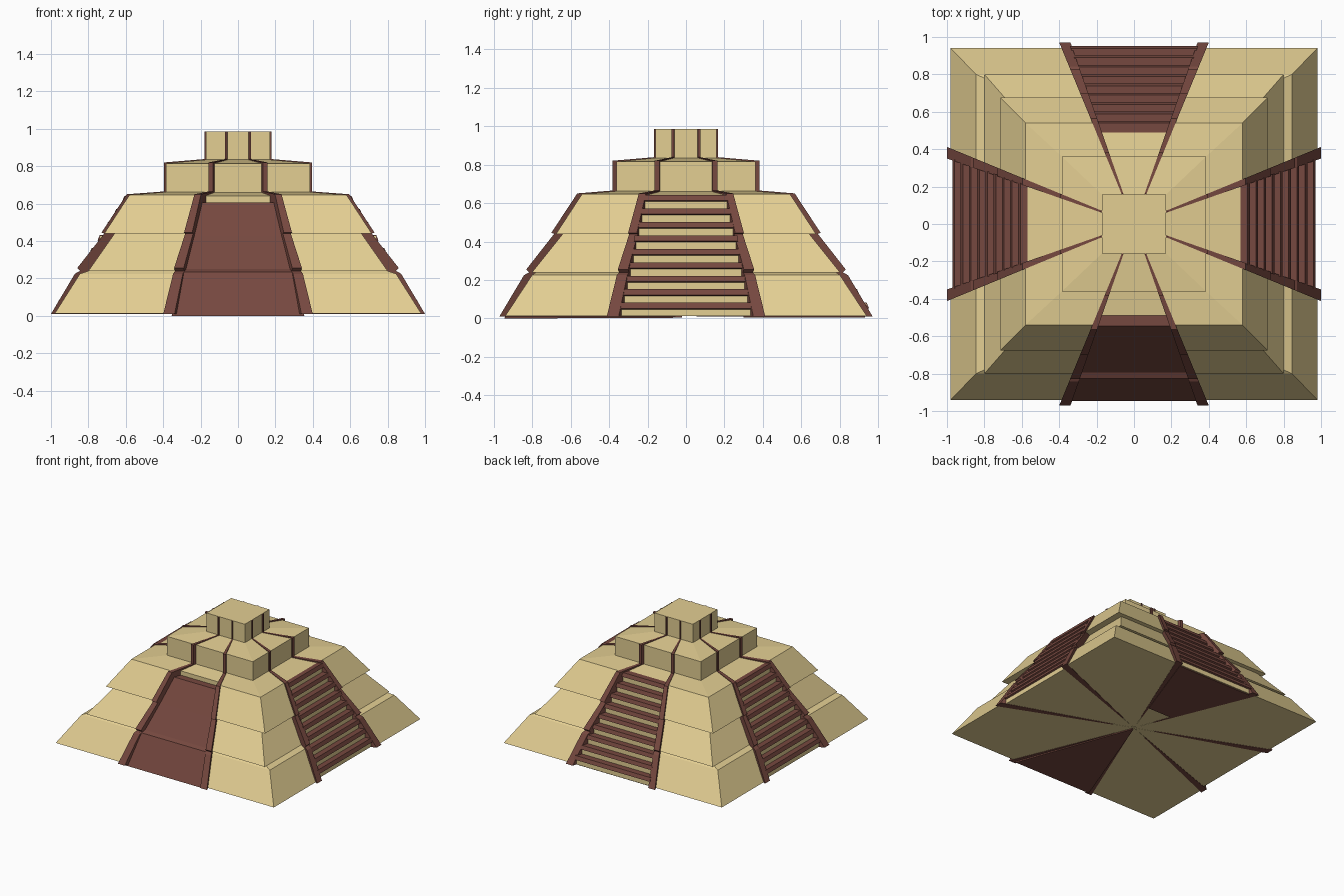
import bpy, bmesh

if "Cube" in bpy.data.objects:
    bpy.data.objects.remove(bpy.data.objects["Cube"])


def material(name, rgb):
    m = bpy.data.materials.new(name)
    m.diffuse_color = (*rgb, 1)
    m.use_nodes = True
    m.node_tree.nodes["Principled BSDF"].inputs["Base Color"].default_value = m.diffuse_color
    return m


SAND = material("sandstone", (0.77, 0.62, 0.29))
RED = material("red_stone", (0.18, 0.065, 0.05))


def finish(name, bm, mat):
    bmesh.ops.recalc_face_normals(bm, faces=bm.faces)
    me = bpy.data.meshes.new(name)
    bm.to_mesh(me)
    bm.free()
    ob = bpy.data.objects.new(name, me)
    bpy.context.collection.objects.link(ob)
    me.materials.append(mat)


def loft(bm, rings):
    """Closed solid through matching rings of points."""
    vs = [[bm.verts.new(p) for p in ring] for ring in rings]
    n = len(vs[0])
    for a, b in zip(vs, vs[1:]):
        for i in range(n):
            j = (i + 1) % n
            bm.faces.new((a[i], a[j], b[j], b[i]))
    bm.faces.new(vs[0])
    bm.faces.new(vs[-1])


def turn(x, y, z, q):
    for _ in range(q):
        x, y = -y, x
    return x, y, z


def wedge(bm, profile, k1, k2, q):
    """Profile (radius, z) spread between two radial planes, turned q quarters."""
    loft(bm, [[turn(r, k * r, z, q) for r, z in profile] for k in (k1, k2)])


# Corner blocks of the three sloping terraces
TIERS = {
    "lower_terrace": [(.98, .94, .012), (.845, .80, .225), (.80, .78, .24)],
    "middle_terrace": [(.80, .80, .24), (.66, .64, .44)],
    "upper_terrace": [(.715, .675, .44), (.58, .54, .647), (.385, .36, .662)],
}
for name, levels in TIERS.items():
    bm = bmesh.new()
    for sx in (-1, 1):
        for sy in (-1, 1):
            loft(bm, [[(0, 0, z), (sx * x, sy * .38 * x, z), (sx * x, sy * y, z),
                       (sx * .38 * y, sy * y, z)] for x, y, z in levels])
    finish(name, bm, SAND)

# Central core: flat roof, square storey and top block
bm = bmesh.new()
core = [(.57, .49, .60), (.57, .49, .642), (.385, .36, .66), (.385, .36, .815),
        (.172, .158, .835), (.172, .158, .985)]
loft(bm, [[(sx * x, sy * y, z) for sx, sy in ((-1, -1), (1, -1), (1, 1), (-1, 1))]
          for x, y, z in core])
finish("upper_storeys", bm, SAND)

# Radial rails that follow the stepped outline on every side
RAIL = [(1.0, .01), (.872, .225), (.845, .24), (.86, .255), (.715, .44), (.73, .445),
        (.595, .65), (.395, .665), (.395, .82), (.18, .838), (.18, .985)]
bm = bmesh.new()
for q in range(4):
    d = 0 if q % 2 == 0 else .03
    prof = [(r - d * (1 if r > .45 else .45), z) for r, z in RAIL]
    prof += [(.155, .983), (.155, .01)]
    for s in (-1, 1):
        wedge(bm, prof, s * .35, s * .412, q)
finish("stair_rails", bm, RED)

# Staircases on the right, back and left
STEPS, RISE = 9, .07
for side, q, start, run in (("right", 0, .965, .044), ("back", 1, .945, .05),
                            ("left", 2, .965, .044)):
    risers, treads = bmesh.new(), bmesh.new()
    prof = [(.02, .012)]
    for i in range(STEPS):
        r, z = start - i * run, .012 + i * RISE
        prof += [(r - .006, z), (r - .006, z + RISE - .006)]
        wedge(treads, [(r - run - .01, z + RISE), (r - .006, z + RISE),
                       (r + .006, z + .041), (r - .01, z + .034),
                       (r - run - .01, z + .04)], -.36, .36, q)
    prof.append((.02, prof[-1][1]))
    wedge(risers, prof, -.36, .36, q)
    finish(side + "_stair_risers", risers, SAND)
    finish(side + "_stair_treads", treads, RED)

# Smooth ramp on the front
bm = bmesh.new()
wedge(bm, [(.02, .004), (.945, 0), (.825, .235), (.795, .25), (.665, .43), (.545, .607),
           (.02, .607)], -.375, .375, 3)
finish("front_ramp", bm, RED)

# Red slab under the back staircase
bm = bmesh.new()
wedge(bm, [(.3, .006), (.93, .006), (.93, .014), (.3, .014)], -.36, .36, 1)
finish("back_stair_base", bm, RED)
